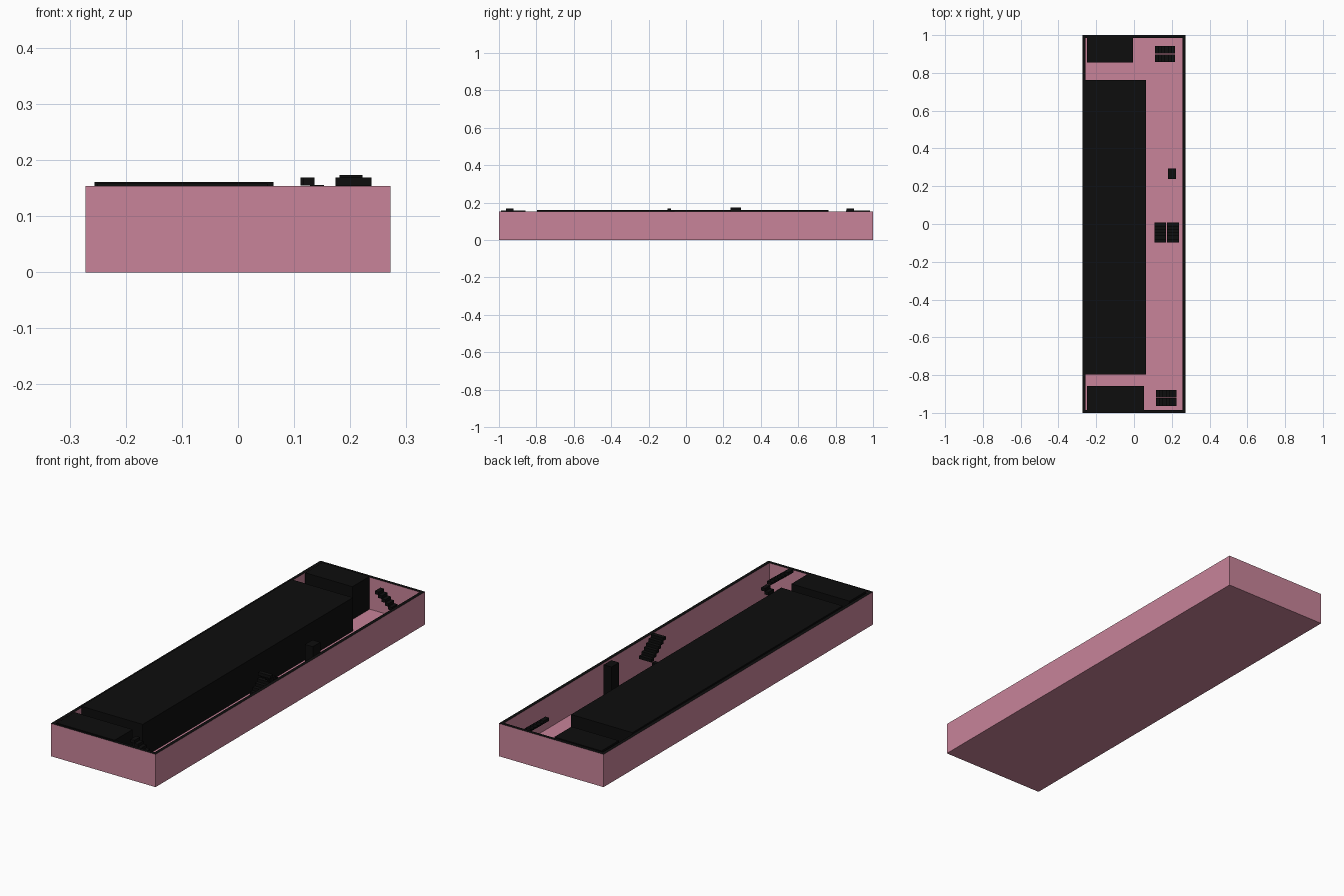
import bpy

if "Cube" in bpy.data.objects:
    bpy.data.objects.remove(bpy.data.objects["Cube"])

FLOOR = 0.004
WALL = 0.016
HX, HY, TOP = 0.272, 1.0, 0.154


def material(name, rgb):
    m = bpy.data.materials.new(name)
    m.diffuse_color = (*rgb, 1)
    m.use_nodes = True
    m.node_tree.nodes["Principled BSDF"].inputs["Base Color"].default_value = m.diffuse_color
    return m


PINK = material("pink", (0.58, 0.23, 0.32))
BLACK = material("black", (0.004, 0.004, 0.004))


def mesh_object(name, verts, faces, *mats):
    me = bpy.data.meshes.new(name)
    me.from_pydata(verts, [], faces)
    for m in mats:
        me.materials.append(m)
    ob = bpy.data.objects.new(name, me)
    bpy.context.collection.objects.link(ob)
    return ob


def add_box(verts, faces, x0, x1, y0, y1, z0, z1):
    n = len(verts)
    verts += [(x, y, z) for z in (z0, z1)
              for x, y in ((x0, y0), (x1, y0), (x1, y1), (x0, y1))]
    quads = [(3, 2, 1, 0), (4, 5, 6, 7)]
    quads += [(i, (i + 1) % 4, (i + 1) % 4 + 4, i + 4) for i in range(4)]
    faces += [tuple(n + i for i in q) for q in quads]


def box(name, *bounds):
    verts, faces = [], []
    add_box(verts, faces, *bounds)
    return mesh_object(name, verts, faces, BLACK)


# Open tray: outer skin, rim, inner skin and floor as stacked rings
def ring(inset, z):
    x, y = HX - inset, HY - inset
    return [(-x, -y, z), (x, -y, z), (x, y, z), (-x, y, z)]


verts = ring(0, 0) + ring(0, TOP) + ring(WALL, TOP) + ring(WALL, FLOOR)
faces = [(3, 2, 1, 0), (12, 13, 14, 15)]
for r in range(3):
    faces += [(4 * r + i, 4 * r + (i + 1) % 4,
               4 * r + 4 + (i + 1) % 4, 4 * r + 4 + i) for i in range(4)]
shell = mesh_object("outer_walls", verts, faces, PINK, BLACK)
for p in shell.data.polygons:
    if p.normal.z > 0.5 and p.center.z > TOP / 2:
        p.material_index = 1

# Room blocks and the shaft
box("main_room_block", -0.256, 0.063, -0.797, 0.763, FLOOR, 0.161)
box("back_room_block", -0.25, -0.005, 0.856, 0.984, FLOOR, 0.158)
box("front_room_block", -0.25, 0.053, -0.99, -0.857, FLOOR, 0.158)
box("shaft", 0.181, 0.222, 0.238, 0.294, FLOOR, 0.173)


# Switchback stairs: two side-by-side flights of overlapping floating steps.
# The lower flight climbs away from the exit end, the upper one climbs back.
def stairs(name, start, end, lower, upper, along_x):
    count, depth, rise, thick, top = 6, 0.020, 0.0135, 0.0145, 0.169
    run = (end - start - depth) / (count - 1)
    verts, faces = [], []
    for k in range(2 * count):
        going_up = k < count
        slot = k if going_up else 2 * count - 1 - k
        a0 = start + slot * run
        b0, b1 = lower if going_up else upper
        z = top - (2 * count - 1 - k) * rise
        span = (a0, a0 + depth, b0, b1) if along_x else (b0, b1, a0, a0 + depth)
        add_box(verts, faces, *span, z - thick, z)
    mesh_object(name, verts, faces, BLACK)


stairs("back_stairs", 0.111, 0.217, (0.902, 0.942), (0.857, 0.898), True)
stairs("front_stairs", 0.116, 0.224, (-0.918, -0.878), (-0.963, -0.922), True)
stairs("middle_stairs", -0.099, 0.008, (0.108, 0.170), (0.174, 0.238), False)
